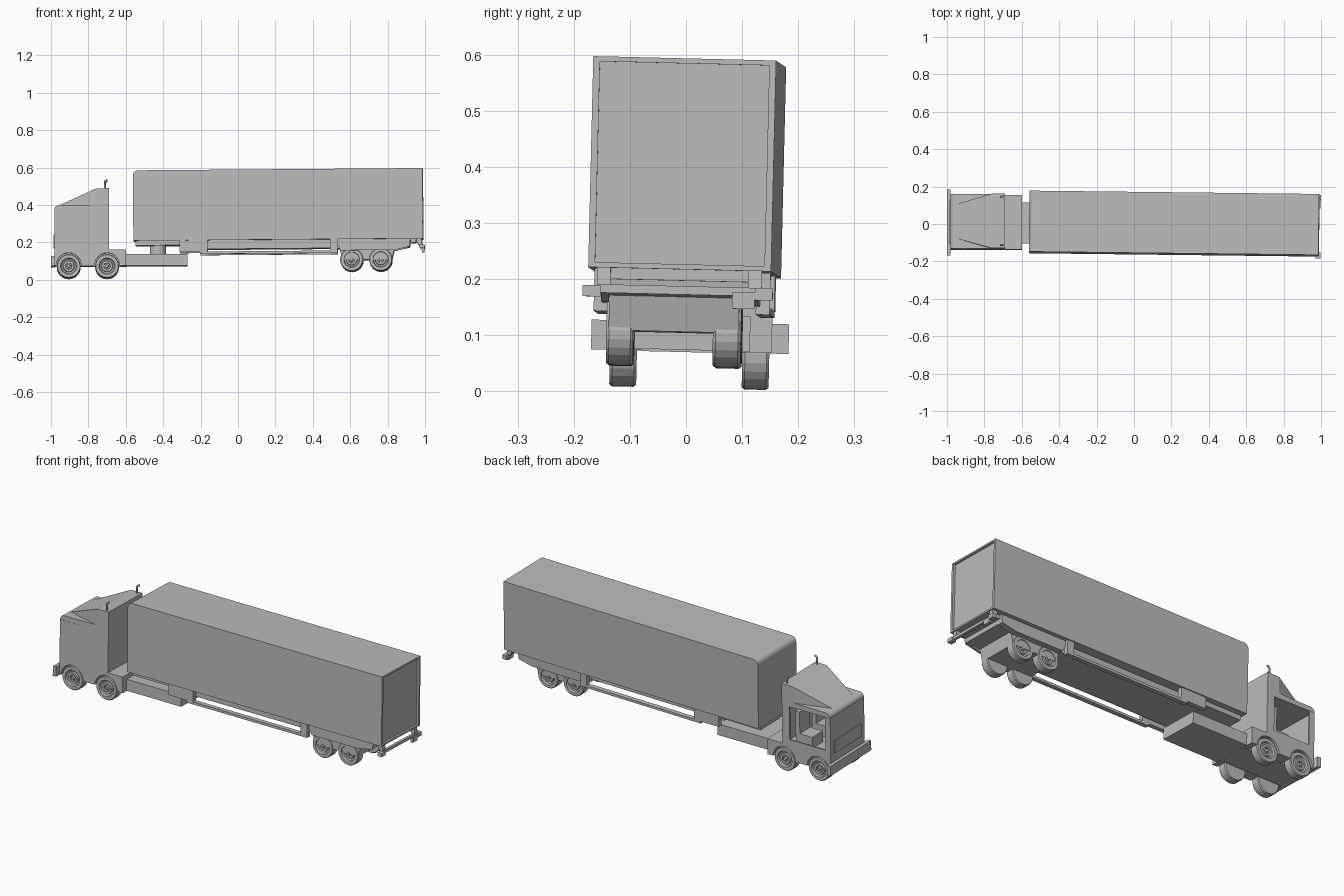
import bpy, bmesh
from math import sin, cos, pi
from mathutils import Matrix, Vector

cube = bpy.data.objects.get("Cube")
if cube:
    bpy.data.objects.remove(cube, do_unlink=True)

grey = bpy.data.materials.new("plain_grey")
grey.use_nodes = True
grey.diffuse_color = (0.5, 0.5, 0.5, 1)
grey.node_tree.nodes["Principled BSDF"].inputs["Base Color"].default_value = (0.5, 0.5, 0.5, 1)

# The tractor and trailer each lean a little in their own frame
ROLL = Matrix.Rotation(-0.024, 4, 'X')
TRACTOR = Matrix.Translation((0, 0.005, 0.004)) @ ROLL
TRAILER = (Matrix.Translation((0, -0.005, 0)) @ Matrix.Rotation(-0.0115, 4, 'Z')
           @ Matrix.Rotation(-0.008, 4, 'Y') @ ROLL)


def finish(name, bm, frame):
    bmesh.ops.recalc_face_normals(bm, faces=bm.faces)
    mesh = bpy.data.meshes.new(name)
    bm.to_mesh(mesh)
    bm.free()
    mesh.materials.append(grey)
    obj = bpy.data.objects.new(name, mesh)
    obj.matrix_world = frame
    bpy.context.scene.collection.objects.link(obj)
    return obj


def prism(name, frame, profile, y0, y1):
    """Extrude an x-z outline across the width."""
    bm = bmesh.new()
    face = bm.faces.new([bm.verts.new((x, y0, z)) for x, z in profile])
    new = bmesh.ops.extrude_face_region(bm, geom=[face])["geom"]
    bmesh.ops.translate(bm, vec=(0, y1 - y0, 0),
                        verts=[v for v in new if isinstance(v, bmesh.types.BMVert)])
    return finish(name, bm, frame)


def box(name, frame, x0, x1, y0, y1, z0, z1):
    return prism(name, frame, [(x0, z0), (x1, z0), (x1, z1), (x0, z1)], y0, y1)


def arc(cx, cz, r, a0, a1, n):
    angles = [a0 + (a1 - a0) * i / n for i in range(n + 1)]
    return [(cx + r * cos(a), cz + r * sin(a)) for a in angles]


def wheel(name, frame, x, z, r, inner, outer):
    """Lathe a tyre, stepped rim and hub; outer is the visible side."""
    w = outer - inner
    section = [(0, 0), (0.94, 0), (1, 0.1), (1, 0.9), (0.94, 1), (0.68, 1), (0.62, 0.8),
               (0.5, 0.75), (0.45, 0.9), (0.28, 0.9), (0.25, 0.75), (0.15, 0.75),
               (0.13, 1), (0, 1)]
    bm = bmesh.new()
    verts = [bm.verts.new((x + r * a, inner + w * b, z)) for a, b in section]
    edges = [bm.edges.new(pair) for pair in zip(verts, verts[1:])]
    bmesh.ops.spin(bm, geom=verts + edges, cent=(x, 0, z), axis=(0, 1, 0),
                   angle=2 * pi, steps=24)
    bmesh.ops.remove_doubles(bm, verts=bm.verts, dist=0.0001)
    return finish(name, bm, frame)


# --- Tractor: lower body with wheel arches
R, WX, WZ = 0.064, (-0.905, -0.7), 0.066
lower = [(-0.982, 0.068)]
for x in WX:
    lower += arc(x, WZ + 0.004, 0.067, pi, 0, 12)
lower += [(-0.6, 0.068), (-0.6, 0.155), (-0.982, 0.155)]
for name, y0, y1 in (("right_skirt", -0.146, -0.085), ("left_skirt", 0.085, 0.146)):
    prism(name, TRACTOR, lower, y0, y1)
box("tractor_core", TRACTOR, -0.982, -0.6, -0.085, 0.085, 0.066, 0.155)
box("tractor_rear_chassis", TRACTOR, -0.6, -0.27, -0.112, 0.107, 0.07, 0.132)
box("front_bumper", TRACTOR, -1.0, -0.98, -0.176, 0.176, 0.067, 0.12)
for i, x in enumerate(WX):
    for side, s in (("right", -1), ("left", 1)):
        wheel(f"tractor_wheel_{side}_{i + 1}", TRACTOR, x, WZ, R, s * 0.094, s * 0.142)

# --- Cab shell, open on its left side
roof = [(-0.69, 0.365), (-0.69, 0.395)] + arc(-0.957, 0.367, 0.025, pi / 2, pi, 5)
prism("cab_roof", TRACTOR, roof, -0.146, 0.146)
box("cab_right_wall", TRACTOR, -0.982, -0.69, -0.146, -0.138, 0.155, 0.366)
box("cab_back_wall", TRACTOR, -0.7, -0.69, -0.138, 0.146, 0.155, 0.366)
box("cab_front_wall", TRACTOR, -0.982, -0.972, -0.138, 0.146, 0.155, 0.366)
box("left_front_pillar", TRACTOR, -0.972, -0.95, 0.138, 0.146, 0.155, 0.366)
box("left_rear_pillar", TRACTOR, -0.735, -0.7, 0.138, 0.146, 0.155, 0.366)
box("left_sill", TRACTOR, -0.95, -0.735, 0.138, 0.146, 0.155, 0.185)
box("grille_panel", TRACTOR, -0.987, -0.982, -0.115, 0.115, 0.165, 0.235)
for side, y in (("right", -0.07), ("left", 0.07)):
    box(f"{side}_seat_base", TRACTOR, -0.85, -0.75, y - 0.045, y + 0.045, 0.155, 0.215)
    box(f"{side}_seat_back", TRACTOR, -0.775, -0.75, y - 0.045, y + 0.045, 0.215, 0.335)

# --- Roof fairing, widening toward the back
bm = bmesh.new()
points = []
for s in (-1, 1):
    points += [(-0.955, s * 0.09, 0.393), (-0.76, s * 0.146, 0.393), (-0.69, s * 0.146, 0.393),
               (-0.69, s * 0.146, 0.483), (-0.76, s * 0.146, 0.481)]
for p in points:
    bm.verts.new(p)
bmesh.ops.convex_hull(bm, input=bm.verts)
bmesh.ops.dissolve_limit(bm, angle_limit=0.01, verts=bm.verts, edges=bm.edges)
finish("roof_fairing", bm, TRACTOR)

# --- Exhaust stacks
for side, y in (("right", -0.13), ("left", 0.13)):
    curve = bpy.data.curves.new(f"{side}_exhaust", 'CURVE')
    curve.dimensions = '3D'
    curve.bevel_depth = 0.005
    curve.bevel_resolution = 2
    curve.use_fill_caps = True
    path = [(-0.712, 0.47), (-0.712, 0.515), (-0.709, 0.523), (-0.698, 0.527)]
    spline = curve.splines.new('POLY')
    spline.points.add(len(path) - 1)
    for point, (x, z) in zip(spline.points, path):
        point.co = (x, y, z, 1)
    curve.materials.append(grey)
    pipe = bpy.data.objects.new(f"{side}_exhaust", curve)
    pipe.matrix_world = TRACTOR
    bpy.context.scene.collection.objects.link(pipe)

# --- Coupling pin between tractor and trailer
bm = bmesh.new()
bmesh.ops.create_cone(bm, cap_ends=True, segments=24, radius1=0.043, radius2=0.043, depth=0.07,
                      matrix=Matrix.Translation(Vector((-0.428, 0, 0.16))))
finish("coupling_pin", bm, TRACTOR)

# --- Trailer box with rounded front top edge and recessed rear door
H, Z0, Z1 = 0.163, 0.21, 0.586
side_outline = [(-0.556, Z0), (0.98, Z0), (0.98, Z1)] + arc(-0.528, Z1 - 0.028, 0.028, pi / 2, pi, 6)
prism("trailer_box", TRAILER, side_outline, -H, H)
for name, y0, y1, z0, z1 in (("door_frame_bottom", -H, H, Z0, Z0 + 0.009),
                             ("door_frame_top", -H, H, Z1 - 0.009, Z1),
                             ("door_frame_right", -H, -H + 0.012, Z0 + 0.009, Z1 - 0.009),
                             ("door_frame_left", H - 0.012, H, Z0 + 0.009, Z1 - 0.009)):
    box(name, TRAILER, 0.98, 0.992, y0, y1, z0, z1)

# --- Trailer underframe
box("front_underframe", TRAILER, -0.545, -0.31, -0.135, 0.13, 0.185, Z0)
box("middle_underframe", TRAILER, -0.31, 0.5, -0.12, 0.11, 0.163, Z0)
for side, y0, y1 in (("right", -0.157, -0.132), ("left", 0.132, 0.157)):
    box(f"{side}_landing_box", TRAILER, -0.31, -0.2, y0, y1, 0.148, Z0)
    box(f"{side}_guard_front_post", TRAILER, -0.2, -0.16, y0, y1, 0.136, Z0)
    box(f"{side}_guard_rail", TRAILER, -0.16, 0.495, y0, y1, 0.136, 0.149)
    box(f"{side}_guard_rear_post", TRAILER, 0.495, 0.535, y0, y1, 0.136, Z0)

# --- Rear bogie
bogie = [(0.5, Z0), (0.5, 0.167), (0.545, 0.16), (0.56, 0.1), (0.825, 0.1), (0.84, 0.162),
         (0.92, 0.17), (0.925, Z0)]
prism("bogie_frame", TRAILER, bogie, -0.126, 0.106)
for side, y0, y1 in (("right", -0.14, -0.126), ("left", 0.106, 0.14)):
    prism(f"{side}_mudguard", TRAILER, [(0.53, 0.19), (0.55, 0.15), (0.84, 0.15), (0.92, 0.168),
                                        (0.925, Z0), (0.53, Z0)], y0, y1)
for i, x in enumerate((0.61, 0.765)):
    wheel(f"trailer_wheel_right_{i + 1}", TRAILER, x, 0.1, 0.062, -0.082, -0.13)
    wheel(f"trailer_wheel_left_{i + 1}", TRAILER, x, 0.1, 0.062, 0.06, 0.11)

# --- Rear bumper bar, lamps and hangers
box("rear_bar", TRAILER, 0.978, 0.992, -0.145, 0.14, 0.165, 0.18)
box("rear_lamp_right", TRAILER, 0.975, 1.0, -0.172, -0.14, 0.158, 0.178)
box("rear_lamp_left", TRAILER, 0.975, 1.0, 0.135, 0.167, 0.158, 0.18)
box("rear_plate", TRAILER, 0.985, 0.998, 0.095, 0.135, 0.142, 0.172)
for side, y in (("right", -0.135), ("left", 0.135)):
    prism(f"{side}_bar_hanger", TRAILER, [(0.955, Z0), (0.96, 0.188), (0.98, 0.165),
                                          (0.99, 0.165), (0.985, Z0)], y - 0.012, y + 0.012)
box("rear_crossbeam", TRAILER, 0.925, 0.955, -0.126, 0.126, 0.19, Z0)
